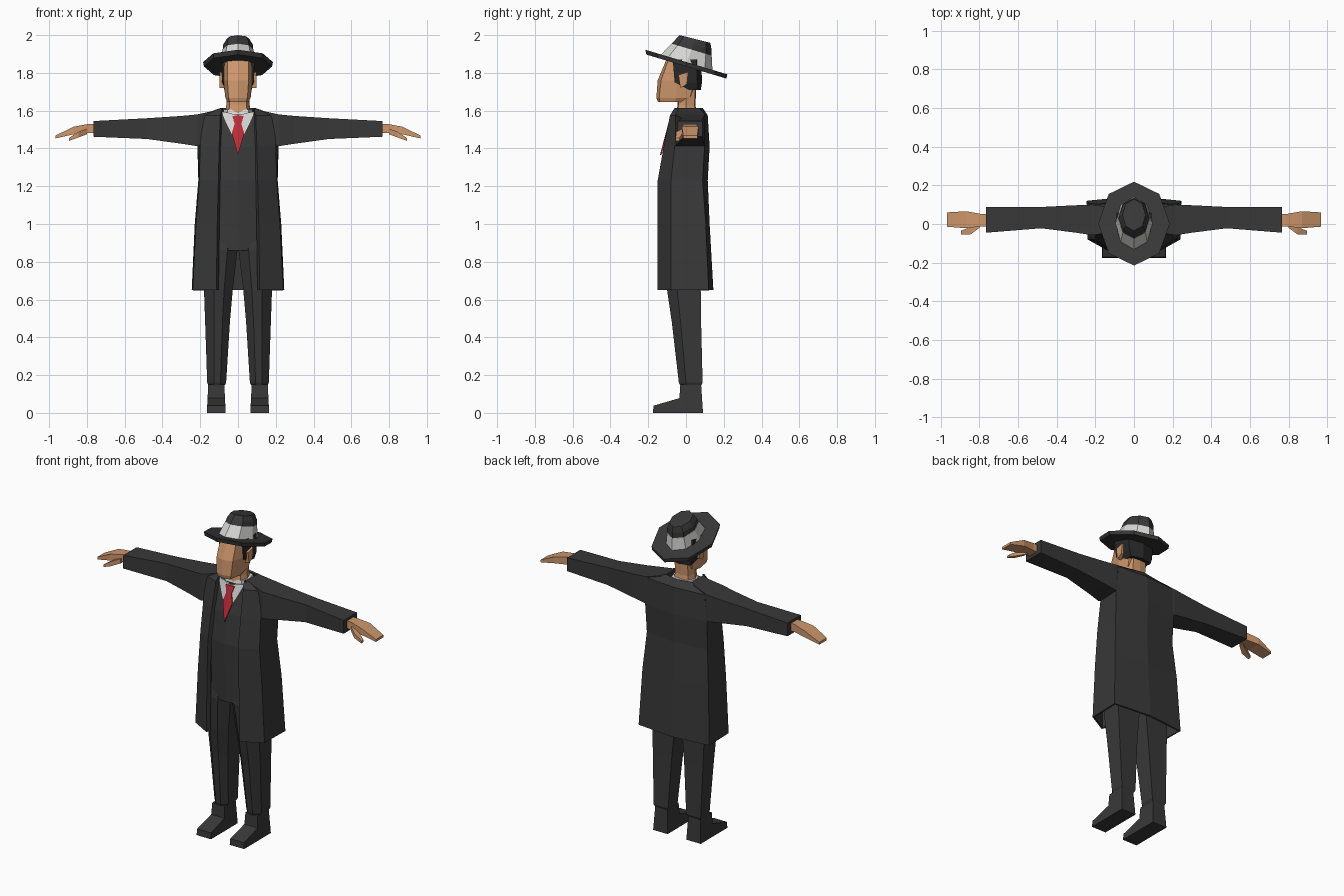
import bpy, bmesh, math


def material(name, rgb):
    m = bpy.data.materials.new(name)
    m.diffuse_color = (*rgb, 1)
    return m


CHARCOAL = material("charcoal cloth", (0.04, 0.04, 0.04))
HAIR = material("black hair", (0.022, 0.022, 0.024))
SKIN = material("tan skin", (0.62, 0.31, 0.15))
WHITE = material("white cloth", (0.68, 0.68, 0.67))
RED = material("red silk", (0.50, 0.025, 0.04))


def loft(name, rings, mat, closed=True, caps=True, mirror=True, thick=0):
    """Skin a list of rings of 3D points; optionally mirror over x = 0."""
    bm = bmesh.new()
    vs = [[bm.verts.new(p) for p in r] for r in rings]
    n = len(rings[0])
    for a, b in zip(vs, vs[1:]):
        for i in range(n if closed else n - 1):
            j = (i + 1) % n
            bm.faces.new((a[i], a[j], b[j], b[i]))
    if caps:
        bm.faces.new(vs[0][::-1])
        bm.faces.new(vs[-1])
    if mirror:
        bmesh.ops.mirror(bm, geom=bm.verts[:] + bm.edges[:] + bm.faces[:],
                         axis='X', merge_dist=0.001)
    bmesh.ops.recalc_face_normals(bm, faces=bm.faces[:])
    me = bpy.data.meshes.new(name)
    bm.to_mesh(me)
    bm.free()
    me.materials.append(mat)
    ob = bpy.data.objects.new(name, me)
    bpy.context.collection.objects.link(ob)
    if thick:
        s = ob.modifiers.new("thickness", 'SOLIDIFY')
        s.thickness, s.offset = thick, -1
    return ob


def halves(levels):
    """(z, [(x, y), ...]) half sections to rings."""
    return [[(x, y, z) for x, y in pts] for z, pts in levels]


def octagon(rx, ry, cy, z, tilt):
    pts = []
    for k in range(8):
        a = k * math.pi / 4
        y = cy + ry * math.sin(a)
        pts.append((rx * math.cos(a), y, z - tilt * y))
    return pts


# Long open coat
loft("coat", halves([
    (0.65, [(0.103, -0.125), (0.115, -0.15), (0.24, -0.08), (0.245, 0.12), (0, 0.145)]),
    (1.00, [(0.098, -0.128), (0.110, -0.15), (0.222, -0.08), (0.229, 0.105), (0, 0.125)]),
    (1.23, [(0.094, -0.128), (0.104, -0.15), (0.205, -0.08), (0.21, 0.088), (0, 0.115)]),
    (1.41, [(0.090, -0.098), (0.100, -0.118), (0.20, -0.06), (0.215, 0.098), (0, 0.125)]),
    (1.575, [(0.086, -0.066), (0.094, -0.085), (0.19, -0.045), (0.20, 0.10), (0, 0.115)]),
    (1.615, [(0.080, -0.045), (0.084, -0.06), (0.09, -0.04), (0.09, 0.07), (0, 0.088)]),
]), CHARCOAL, closed=False, caps=False, thick=0.012)

# Buttoned suit body inside the coat
loft("suit_body", halves([
    (0.86, [(0, -0.122), (0.105, -0.112), (0.17, -0.05), (0.17, 0.07), (0, 0.10)]),
    (1.23, [(0, -0.138), (0.102, -0.122), (0.16, -0.05), (0.16, 0.06), (0, 0.09)]),
    (1.41, [(0, -0.115), (0.098, -0.100), (0.15, -0.04), (0.16, 0.07), (0, 0.10)]),
    (1.58, [(0, -0.070), (0.088, -0.060), (0.10, -0.02), (0.09, 0.06), (0, 0.08)]),
]), CHARCOAL, closed=False)


# Shirt front and tie: thin plates following the sloping chest
def plate(name, pts, lift, mat):
    def ring(off):
        return [(x, -0.115 + (z - 1.41) * 0.265 + 0.1 * x - off, z) for x, z in pts]
    loft(name, [ring(lift), ring(lift - 0.008)], mat, closed=False)


plate("shirt_front", [(0, 1.575), (0.055, 1.59), (0.088, 1.595), (0.06, 1.53), (0, 1.41)], 0.005, WHITE)
plate("tie", [(0, 1.575), (0.03, 1.572), (0.018, 1.53), (0.033, 1.48), (0, 1.365)], 0.011, RED)

# Shirt collar and neck
loft("collar", halves([
    (1.56, [(0, -0.06), (0.06, -0.055), (0.082, 0.0), (0.065, 0.07), (0, 0.08)]),
    (1.605, [(0, -0.045), (0.055, -0.045), (0.076, 0.0), (0.06, 0.065), (0, 0.075)]),
]), WHITE, closed=False)
loft("neck", halves([
    (1.56, [(0, -0.055), (0.05, -0.05), (0.07, 0.0), (0.05, 0.055), (0, 0.06)]),
    (1.63, [(0, -0.045), (0.045, -0.04), (0.062, 0.0), (0.045, 0.045), (0, 0.05)]),
    (1.74, [(0, -0.045), (0.045, -0.04), (0.062, 0.0), (0.045, 0.05), (0, 0.055)]),
]), SKIN, closed=False)

# Head, ears, hair
loft("head", halves([
    (1.645, [(0, -0.148), (0.043, -0.14), (0.056, -0.06), (0.05, -0.025), (0, -0.025)]),
    (1.668, [(0, -0.157), (0.05, -0.142), (0.067, -0.05), (0.06, 0.02), (0, 0.035)]),
    (1.76, [(0, -0.150), (0.056, -0.132), (0.077, -0.05), (0.07, 0.05), (0, 0.065)]),
    (1.88, [(0, -0.100), (0.054, -0.09), (0.078, -0.04), (0.07, 0.05), (0, 0.065)]),
]), SKIN, closed=False)
loft("ears", [[(x, y, z) for y, z in [(-0.03, 0 + 1.72), (-0.04, 1.79), (0.012, 1.805), (0.005, 1.74)]]
              for x in (0.07, 0.098)], SKIN)
loft("hair", halves([
    (1.71, [(0, 0.02), (0.068, 0.015), (0.072, 0.06), (0, 0.078)]),
    (1.75, [(0, -0.03), (0.083, -0.06), (0.085, 0.06), (0, 0.085)]),
    (1.87, [(0, -0.03), (0.087, -0.07), (0.09, 0.055), (0, 0.08)]),
]), HAIR, closed=False)

# Tilted hat: brim, band, crown
loft("hat_brim", [octagon(0.18, 0.212, 0.002, 1.834, 0.3), octagon(0.185, 0.217, 0.002, 1.858, 0.3)],
     CHARCOAL, mirror=False)
loft("hat_band", [octagon(0.097, 0.137, 0.003, 1.855, 0.3), octagon(0.082, 0.106, 0.03, 1.932, 0.3)],
     WHITE, mirror=False)
loft("hat_crown", [octagon(0.081, 0.105, 0.03, 1.932, 0.3), octagon(0.078, 0.095, 0.04, 1.962, 0.28),
                   octagon(0.060, 0.082, 0.047, 1.991, 0.25)], CHARCOAL, mirror=False)


def box_rings(rows):
    """(x, y0, y1, z0, z1) rows to rectangular rings along the arm."""
    return [[(x, a, c), (x, b, c), (x, b, d), (x, a, d)] for x, a, b, c, d in rows]


# Sleeves, hands, thumbs
loft("sleeves", box_rings([
    (0.10, -0.04, 0.08, 1.46, 1.606), (0.215, -0.058, 0.10, 1.412, 1.58),
    (0.30, -0.045, 0.097, 1.425, 1.572), (0.48, -0.022, 0.088, 1.45, 1.56),
    (0.765, -0.045, 0.087, 1.462, 1.545)]), CHARCOAL)
loft("hands", box_rings([
    (0.75, -0.012, 0.052, 1.482, 1.53), (0.79, -0.012, 0.052, 1.482, 1.53),
    (0.87, -0.022, 0.066, 1.475, 1.515), (0.967, -0.014, 0.060, 1.453, 1.468)]), SKIN)
loft("thumbs", box_rings([
    (0.80, -0.02, 0.01, 1.475, 1.505), (0.845, -0.053, -0.015, 1.458, 1.488),
    (0.895, -0.055, -0.035, 1.44, 1.455)]), SKIN)


# Trousers
def leg_ring(z, x0, x1, y0, y1):
    w, d = x1 - x0, y1 - y0
    return [(x0, y0 + 0.25 * d, z), (x0 + 0.3 * w, y0, z), (x1 - 0.35 * w, y0, z),
            (x1, y0 + 0.3 * d, z), (x1, y1, z), (x0, y1, z)]


loft("trousers", [leg_ring(*r) for r in [
    (0.143, 0.072, 0.155, -0.03, 0.08), (0.16, 0.063, 0.163, -0.038, 0.088),
    (0.48, 0.043, 0.174, -0.075, 0.08), (0.65, 0.028, 0.18, -0.10, 0.078),
    (0.86, 0.003, 0.18, -0.12, 0.085), (0.95, 0.003, 0.17, -0.11, 0.085)]], CHARCOAL)

# Shoes: side profile swept across the width
SHOE = [(0.09, 0), (-0.175, 0), (-0.172, 0.038), (-0.035, 0.078), (-0.03, 0.15), (0.08, 0.15)]
loft("shoes", [[(x + s * 0.05 * z, y, z) for y, z in SHOE] for x, s in ((0.065, 1), (0.165, -1))], CHARCOAL)
